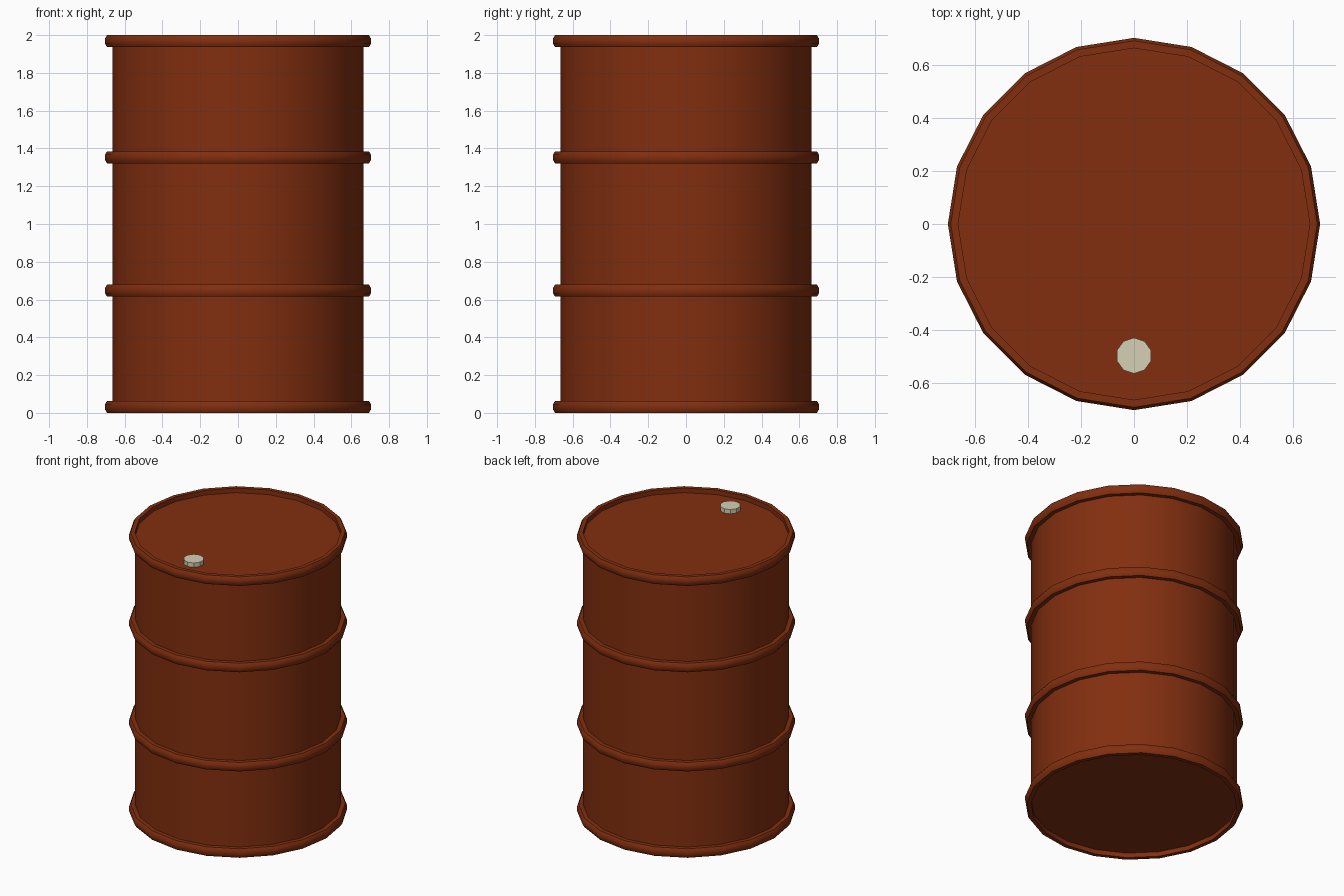
import bpy, bmesh, math

if "Cube" in bpy.data.objects:
    bpy.data.objects.remove(bpy.data.objects["Cube"])


def material(name, rgb):
    m = bpy.data.materials.new(name)
    m.diffuse_color = (*rgb, 1)
    m.use_nodes = True
    m.node_tree.nodes["Principled BSDF"].inputs["Base Color"].default_value = m.diffuse_color
    return m


def lathe(name, profile, sides, mat, start=0.0, location=(0, 0, 0)):
    """Spin an (r, z) profile, listed bottom to top, and close both ends with flat discs."""
    bm = bmesh.new()
    rings = []
    for r, z in profile:
        ring = []
        for i in range(sides):
            a = start + 2 * math.pi * i / sides
            ring.append(bm.verts.new((r * math.cos(a), r * math.sin(a), z)))
        rings.append(ring)
    for lo, hi in zip(rings, rings[1:]):
        for i in range(sides):
            j = (i + 1) % sides
            bm.faces.new((lo[i], lo[j], hi[j], hi[i]))
    bm.faces.new(rings[0][::-1])
    bm.faces.new(rings[-1])
    mesh = bpy.data.meshes.new(name)
    bm.to_mesh(mesh)
    bm.free()
    mesh.materials.append(mat)
    ob = bpy.data.objects.new(name, mesh)
    ob.location = location
    bpy.context.collection.objects.link(ob)
    return ob


def hoop(z):
    """Outer bulge of a hoop whose bottom is at z."""
    return [(R, z), (0.693, z), (0.704, z + 0.018),
            (0.704, z + 0.046), (0.693, z + H), (R, z + H)]


R = 0.665   # wall radius
H = 0.064   # hoop height
LID = 0.033  # recess of both end discs

rust = material("rust_brown_paint", (0.223, 0.028, 0.0048))
cream = material("cream_cap", (0.66, 0.63, 0.46))

# Drum: recessed base, four hoops, recessed lid
profile = [(R, LID)]
for z in (0.0, 0.615, 1.321, 2.0 - H):
    profile += hoop(z)
profile.append((R, 2.0 - LID))
drum = lathe("drum", profile, 20, rust)

# Filler cap on the lid near the front
cap = lathe("filler_cap", [(0.0675, 1.96), (0.0675, 1.998)], 10, cream,
            start=math.pi / 2, location=(0, -0.498, 0))

# Smooth round wall, crisp rims; the cap stays faceted
bpy.ops.object.select_all(action='DESELECT')
drum.select_set(True)
bpy.context.view_layer.objects.active = drum
bpy.ops.object.shade_smooth_by_angle(angle=math.radians(40))
